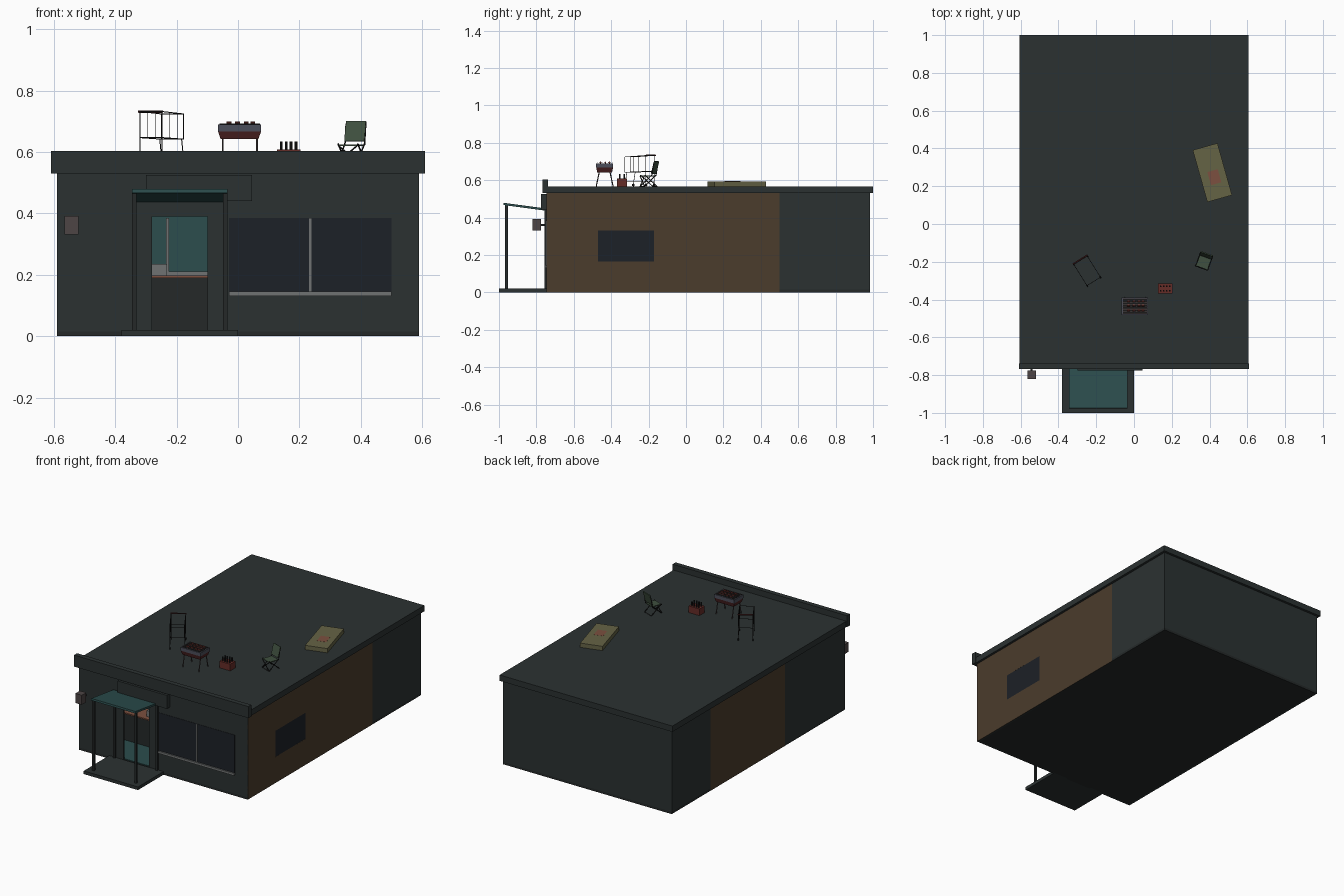
import bpy, bmesh, math
from mathutils import Matrix, Vector

if "Cube" in bpy.data.objects:
    bpy.data.objects.remove(bpy.data.objects["Cube"])

MATS = {}
COL = {"dark": (.024, .031, .031), "trim": (.018, .022, .022), "teal": (.025, .075, .075),
       "brown": (.07, .045, .025), "grey": (.16, .17, .17), "mauve": (.075, .06, .06),
       "olive": (.13, .125, .06), "red": (.13, .025, .02), "stain": (.2, .08, .05),
       "green": (.05, .08, .05), "black": (.01, .01, .01), "steel": (.07, .075, .1),
       "wine": (.07, .015, .015), "night": (.012, .015, .02)}


def finish(bm, name, col, frame):
    me = bpy.data.meshes.new(name)
    bmesh.ops.recalc_face_normals(bm, faces=bm.faces)
    bm.to_mesh(me)
    bm.free()
    if col not in MATS:
        MATS[col] = bpy.data.materials.new(col)
        MATS[col].diffuse_color = (*COL[col], 1)
    me.materials.append(MATS[col])
    ob = bpy.data.objects.new(name, me)
    ob.matrix_world = frame
    bpy.context.collection.objects.link(ob)
    return ob


def box(name, x, y, z, col, frame=Matrix(), taper=1.0):
    """Box from axis ranges; taper scales the bottom face."""
    bm = bmesh.new()
    bmesh.ops.create_cube(bm, size=1)
    for v in bm.verts:
        k = taper if v.co.z < 0 else 1
        v.co = [(a + b) / 2 + c * (b - a) * s
                for (a, b), c, s in zip((x, y, z), v.co, (k, k, 1))]
    return finish(bm, name, col, frame)


def rods(name, pairs, r, col, frame=Matrix(), n=6):
    """Round bars between pairs of points, in one object."""
    bm = bmesh.new()
    for a, b in pairs:
        a, b = Vector(a), Vector(b)
        m = Matrix.Translation((a + b) / 2) @ (b - a).to_track_quat('Z', 'Y').to_matrix().to_4x4()
        bmesh.ops.create_cone(bm, cap_ends=True, segments=n, radius1=r, radius2=r,
                              depth=(b - a).length, matrix=m)
    return finish(bm, name, col, frame)


def place(x, y, z, deg):
    return Matrix.Translation((x, y, z)) @ Matrix.Rotation(math.radians(deg), 4, 'Z')


# Building shell with an open doorway
F, B, W, H, T = -.745, .985, .59, .535, .012
box("floor", (-W, W), (F, B), (0, .015), "trim")
box("back_wall", (-W, W), (B - T, B), (0, H), "dark")
for s, n in ((-1, "left"), (1, "right")):
    box(n + "_wall", sorted((s * W, s * (W - T))), (F, B), (0, H), "dark")
box("front_wall_left", (-W, -.28), (F, F + T), (0, H), "dark")
box("front_wall_right", (-.10, W), (F, F + T), (0, H), "dark")
box("front_wall_over_door", (-.28, -.10), (F, F + T), (.39, H), "dark")

# Side wall panels, the right one around a window
e = .0006
for i, (y, z) in enumerate((((F, -.47), (0, .53)), ((-.17, .5), (0, .53)),
                            ((-.47, -.17), (0, .165)), ((-.47, -.17), (.33, .53)))):
    box(f"right_panel_{i}", (W - .002, W + e), y, z, "brown")
box("right_window", (W - .002, W + e / 2), (-.47, -.17), (.165, .33), "night")
box("left_panel", (-W - e, -W + .002), (-.145, .6), (0, .53), "brown")

# Roof slab and front parapet
box("roof", (-.605, .605), (-.76, 1), (.53, .567), "dark")
box("parapet", (-.61, .61), (-.768, -.738), (.53, .603), "dark")

# Office interior seen through the doorway
box("inner_floor", (-.57, .57), (-.73, -.16), (.015, .02), "teal")
box("inner_partition", (-.578, .578), (-.16, -.15), (.015, .53), "teal")
box("counter", (-.45, .02), (-.52, -.42), (.02, .19), "trim")
box("counter_top", (-.46, .03), (-.53, -.41), (.19, .198), "stain")
box("counter_box", (-.29, -.232), (-.50, -.45), (.198, .235), "grey")
box("inner_sill", (-.3, -.05), (-.18, -.16), (.198, .21), "grey")
box("inner_mullion", (-.235, -.225), (-.18, -.16), (.21, .385), "grey")

# Front window frame
box("front_window", (-.03, .50), (F - .002, F + .002), (.145, .385), "night")
box("window_sill", (-.03, .50), (F - .01, F), (.131, .145), "grey")
box("window_mullion", (.231, .239), (F - .005, F), (.145, .385), "grey")

# Blank sign, wall box
box("sign_board", (-.30, .045), (-.775, -.745), (.44, .525), "dark")
box("wall_box", (-.565, -.52), (-.82, -.775), (.332, .392), "mauve")
box("wall_box_bracket", (-.548, -.538), (-.775, F), (.355, .365), "trim")

# Porch slab, posts and sloping awning
box("porch_slab", (-.38, 0), (-1, F), (0, .02), "dark")
for x in (-.338, -.042):
    box("porch_post", (x - .007, x + .007), (-.967, -.953), (.02, .465), "trim")
    box("wall_post", (x - .007, x + .007), (-.757, F), (.02, .44), "trim")
aw = Matrix.Translation((-.19, -.865, .458)) @ Matrix.Rotation(-math.atan2(.028, .21), 4, 'X')
box("awning", (-.155, .155), (-.112, .112), (-.006, .006), "teal", aw)

# Mattress
R = .567
m = place(.415, .272, R, 15.7)
box("mattress", (-.068, .068), (-.143, .143), (0, .027), "olive", m)
box("mattress_stain", (-.025, .032), (-.062, .01), (.02, .0275), "stain", m)

# Grill with splayed legs, grate and food
g = place(.005, -.435, R, 0)
box("grill_bowl", (-.07, .07), (-.045, .045), (.075, .1), "wine", g, .88)
box("grill_rim", (-.07, .07), (-.046, .046), (.1, .122), "steel", g)
box("grill_coals", (-.064, .064), (-.04, .04), (.118, .1225), "black", g)
rods("grill_grate", [((-.066, y / 1000, .125), (.066, y / 1000, .125)) for y in range(-40, 41, 10)],
     .0015, "mauve", g)
rods("grill_legs", [((x, s * .045, 0), (x, s * .028, .08)) for x in (-.055, .057) for s in (-1, 1)],
     .003, "mauve", g)
rods("grill_food", [((x, y, .127), (x + .016, y, .127)) for x in (-.042, -.014, .014, .035)
                    for y in (-.022, .004, .026)], .005, "red", g, 8)

# Bottle crate
c = place(.165, -.342, R, 0)
box("crate", (-.038, .038), (-.026, .026), (0, .042), "red", c)
rods("bottles", [((x, y, .04), (x, y, .067)) for x in (-.024, -.008, .008, .024)
                 for y in (-.012, .012)], .0045, "black", c, 8)

# Folding chair
h = place(.37, -.2, R, -20)
box("chair_seat", (-.032, .032), (-.034, .03), (.052, .057), "green", h)
lean = h @ Matrix.Translation((0, .026, .06)) @ Matrix.Rotation(math.radians(-15), 4, 'X')
box("chair_back", (-.034, .034), (-.003, .003), (.008, .076), "green", lean)
legs = []
for x in (-.034, .034):
    legs += [((x, -.036, 0), (x, .03, .06)), ((x, .036, 0), (x, -.034, .06)),
             ((x, .03, .056), (x, .042, .125))]
legs += [((-.034, y, 0), (.034, y, 0)) for y in (-.036, .036)]
legs += [((-.034, -.036, 0), (.034, -.036, .055)), ((.034, -.036, 0), (-.034, -.036, .055))]
rods("chair_frame", legs, .0025, "black", h)

# Wire shopping cart, local +y towards the handle
k = place(-.248, -.248, R, 32)
hw, f, b = .042, -.066, .066
wires = []
for s in (-1, 1):
    x = s * hw
    wires += [((x, f, .157), (x, b, .165)), ((x, f, .075), (x, b, .08)),
              ((x, f, .075), (x, f, .157)), ((x, b, .0), (x, b, .165)),
              ((x, f, .012), (x, f + .012, .075)), ((x, f, .025), (x, b, .025))]
for y, lo, hi in ((f, .075, .157), (b, .08, .165)):
    wires += [((-hw, y, z), (hw, y, z)) for z in (lo, hi)]
rods("cart_frame", wires, .0016, "black", k)
rods("cart_mesh", [((s * hw, y, .077), (s * hw, y, .16)) for s in (-1, 1) for y in (-.03, .02)],
     .0008, "black", k, 4)
rods("cart_handle", [((-.046, b + .004, .165), (.046, b + .004, .165))], .004, "wine", k, 8)
rods("cart_wheels", [((s * hw - .003, y, .007), (s * hw + .003, y, .007))
                     for s in (-1, 1) for y in (f, b)], .007, "black", k, 10)

for m in bpy.data.materials:
    if m.users and not m.is_grease_pencil:
        m.use_nodes = True
        m.node_tree.nodes["Principled BSDF"].inputs["Base Color"].default_value = m.diffuse_color
